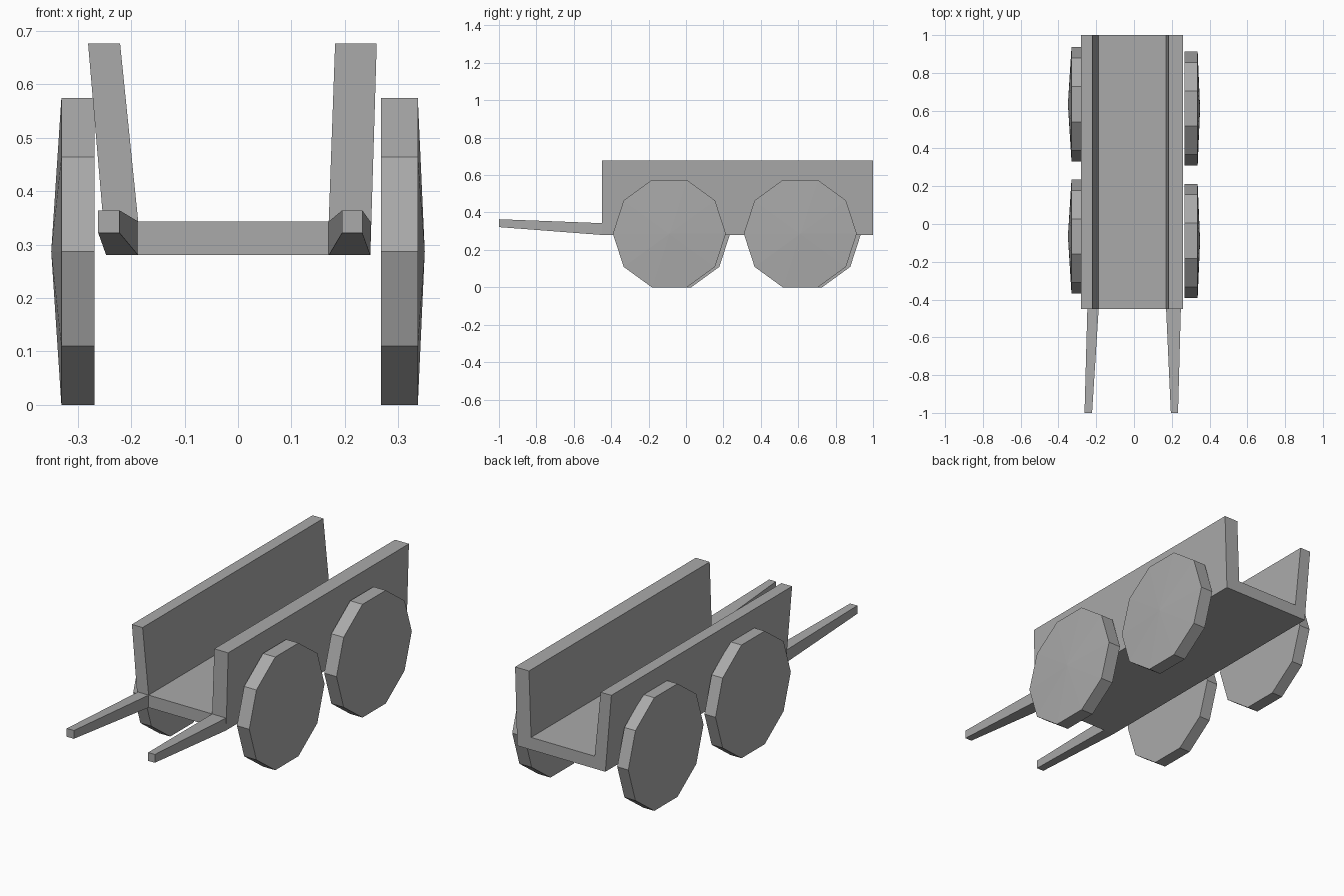
import bpy
import bmesh
from math import cos, sin, tau

cube = bpy.data.objects.get("Cube")
if cube:
    bpy.data.objects.remove(cube, do_unlink=True)

GREY = (0.4, 0.4, 0.4, 1)
mat = bpy.data.materials.new("plain grey")
mat.use_nodes = True
mat.diffuse_color = GREY
mat.node_tree.nodes["Principled BSDF"].inputs["Base Color"].default_value = GREY


def finish(name, bm):
    bmesh.ops.recalc_face_normals(bm, faces=bm.faces[:])
    mesh = bpy.data.meshes.new(name)
    bm.to_mesh(mesh)
    bm.free()
    mesh.materials.append(mat)
    obj = bpy.data.objects.new(name, mesh)
    bpy.context.collection.objects.link(obj)


def loft(name, start, end, apex=None):
    """Join two matching outlines; close the far end flat or with a shallow point."""
    bm = bmesh.new()
    a = [bm.verts.new(p) for p in start]
    b = [bm.verts.new(p) for p in end]
    bm.faces.new(a)
    tip = bm.verts.new(apex) if apex else None
    if not tip:
        bm.faces.new(b)
    for i in range(len(a)):
        j = (i + 1) % len(a)
        bm.faces.new((a[i], a[j], b[j], b[i]))
        if tip:
            bm.faces.new((b[i], b[j], tip))
    finish(name, bm)


# Cart body: floor and two leaning side walls as one channel
FRONT, BACK = -0.45, 1.0
BASE, FLOOR, TOP = 0.28, 0.343, 0.677
profile = [(-0.247, BASE), (0.248, BASE), (0.26, TOP), (0.182, TOP),
           (0.17, FLOOR), (-0.187, FLOOR), (-0.221, TOP), (-0.281, TOP)]
loft("cart_body", [(x, FRONT, z) for x, z in profile],
     [(x, BACK, z) for x, z in profile])


# Tapered pulling shafts
def rect(x0, x1, y, z0, z1):
    return [(x0, y, z0), (x1, y, z0), (x1, y, z1), (x0, y, z1)]


for side, root, tip in (("right", (-0.247, -0.187), (-0.262, -0.222)),
                        ("left", (0.17, 0.248), (0.195, 0.233))):
    loft(side + "_shaft", rect(*root, FRONT, BASE, FLOOR),
         rect(*tip, -1.0, 0.322, 0.364))

# Ten-sided wheels with slightly domed outer faces
RADIUS, HUB_Z = 0.302, 0.287


def ring(x, y):
    return [(x, y + RADIUS * cos(tau * i / 10), HUB_Z + RADIUS * sin(tau * i / 10))
            for i in range(10)]


for side, inner, rim, hub, y in (("right", -0.269, -0.331, -0.35, -0.066),
                                 ("left", 0.268, 0.337, 0.35, -0.089)):
    for end, shift in (("front", 0), ("rear", 0.7)):
        loft(f"{end}_{side}_wheel", ring(inner, y + shift), ring(rim, y + shift),
             (hub, y + shift, HUB_Z))
